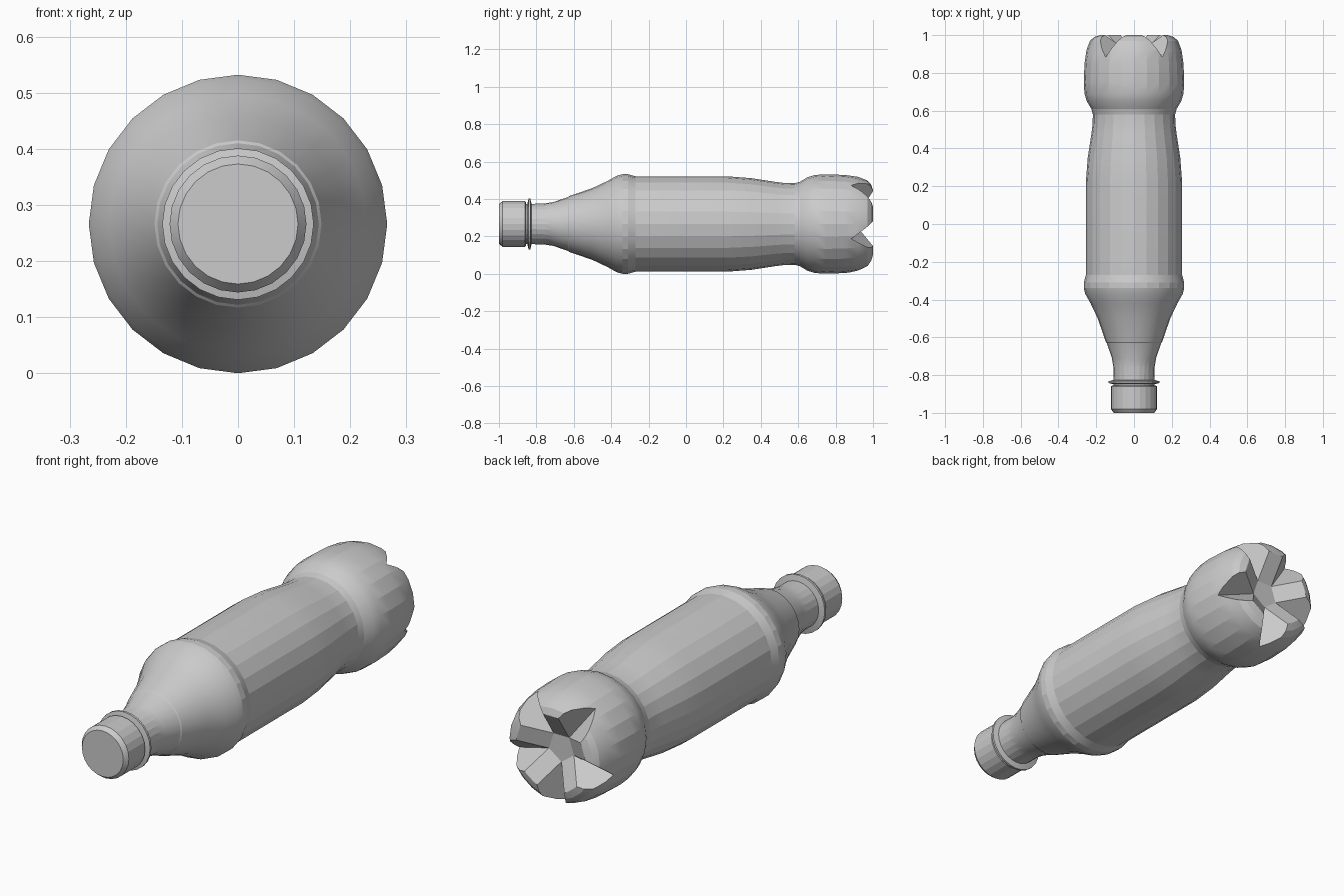
import bpy, bmesh, math

if "Cube" in bpy.data.objects:
    bpy.data.objects.remove(bpy.data.objects["Cube"], do_unlink=True)

SIDES, AXIS_Z = 24, 0.266

grey = bpy.data.materials.new("plain_grey")
grey.use_nodes = True
grey.diffuse_color = (0.6, 0.6, 0.6, 1)
grey.node_tree.nodes["Principled BSDF"].inputs["Base Color"].default_value = (0.6, 0.6, 0.6, 1)


def around(angle, along, radius, side=0.0):
    """Point about the lying axis; angle zero points straight up."""
    s, c = math.sin(angle), math.cos(angle)
    return (radius * s + side * c, along, AXIS_Z + radius * c - side * s)


def finish(name, bm):
    bmesh.ops.recalc_face_normals(bm, faces=bm.faces)
    mesh = bpy.data.meshes.new(name)
    bm.to_mesh(mesh)
    bm.free()
    mesh.materials.append(grey)
    obj = bpy.data.objects.new(name, mesh)
    bpy.context.collection.objects.link(obj)
    return obj


def lathe(name, profile):
    """Closed turned solid with flat end caps."""
    bm = bmesh.new()
    rings = [[bm.verts.new(around(math.tau * i / SIDES, y, r)) for i in range(SIDES)]
             for y, r in profile]
    for a, b in zip(rings, rings[1:]):
        for i in range(SIDES):
            j = (i + 1) % SIDES
            bm.faces.new((a[i], a[j], b[j], b[i]))
    bm.faces.new(rings[0])
    bm.faces.new(rings[-1])
    return finish(name, bm)


def shade(obj):
    bpy.ops.object.select_all(action='DESELECT')
    obj.select_set(True)
    bpy.context.view_layer.objects.active = obj
    bpy.ops.object.shade_smooth_by_angle(angle=math.radians(14.5))


# Screw cap
cap = lathe("cap", [(-1, .107), (-.98, .122), (-.86, .122), (-.855, .115)])

# Bottle: neck with collar, shoulder, body, waist and foot
bottle = lathe("bottle", [
    (-.87, .108), (-.848, .108), (-.842, .135), (-.832, .135), (-.826, .108),
    (-.76, .109), (-.71, .117), (-.63, .144), (-.625, .149), (-.5, .192),
    (-.42, .23), (-.37, .258), (-.34, .266), (-.31, .266), (-.285, .259),
    (-.27, .255), (.22, .255), (.35, .245), (.48, .225), (.53, .219),
    (.58, .218), (.61, .226), (.65, .25), (.69, .262), (.75, .266),
    (.85, .262), (.92, .252), (.97, .233), (.99, .21), (1, .18)])

# Foot cutter: pentagon hollow, five sloping petal ridges, V grooves between
bm = bmesh.new()
turn = math.tau / 5
hub = [bm.verts.new(around(turn * (k + .5), .92, .068)) for k in range(5)]
groove = [bm.verts.new(around(turn * (k + .5), .87, .32)) for k in range(5)]
ridge = [[bm.verts.new(around(turn * k, 1.09, .31, s)) for s in (-.04, .04)] for k in range(5)]
bm.faces.new(hub)
for k in range(5):
    bm.faces.new((hub[k - 1], hub[k], ridge[k][1], ridge[k][0]))
    bm.faces.new((hub[k], groove[k], ridge[k][1]))
    bm.faces.new((hub[k - 1], ridge[k][0], groove[k - 1]))
extruded = bmesh.ops.extrude_face_region(bm, geom=bm.faces[:], use_keep_orig=True)
for item in extruded["geom"]:
    if isinstance(item, bmesh.types.BMVert):
        item.co.y = 1.3
cutter = finish("foot_cutter", bm)
cutter.hide_render = True

# Carve the foot, then drop the cutter
cut = bottle.modifiers.new("carve_foot", 'BOOLEAN')
cut.operation, cut.solver, cut.object = 'DIFFERENCE', 'EXACT', cutter
bpy.context.view_layer.objects.active = bottle
bpy.ops.object.modifier_apply(modifier=cut.name)
bpy.data.objects.remove(cutter, do_unlink=True)

for part in (cap, bottle):
    shade(part)
